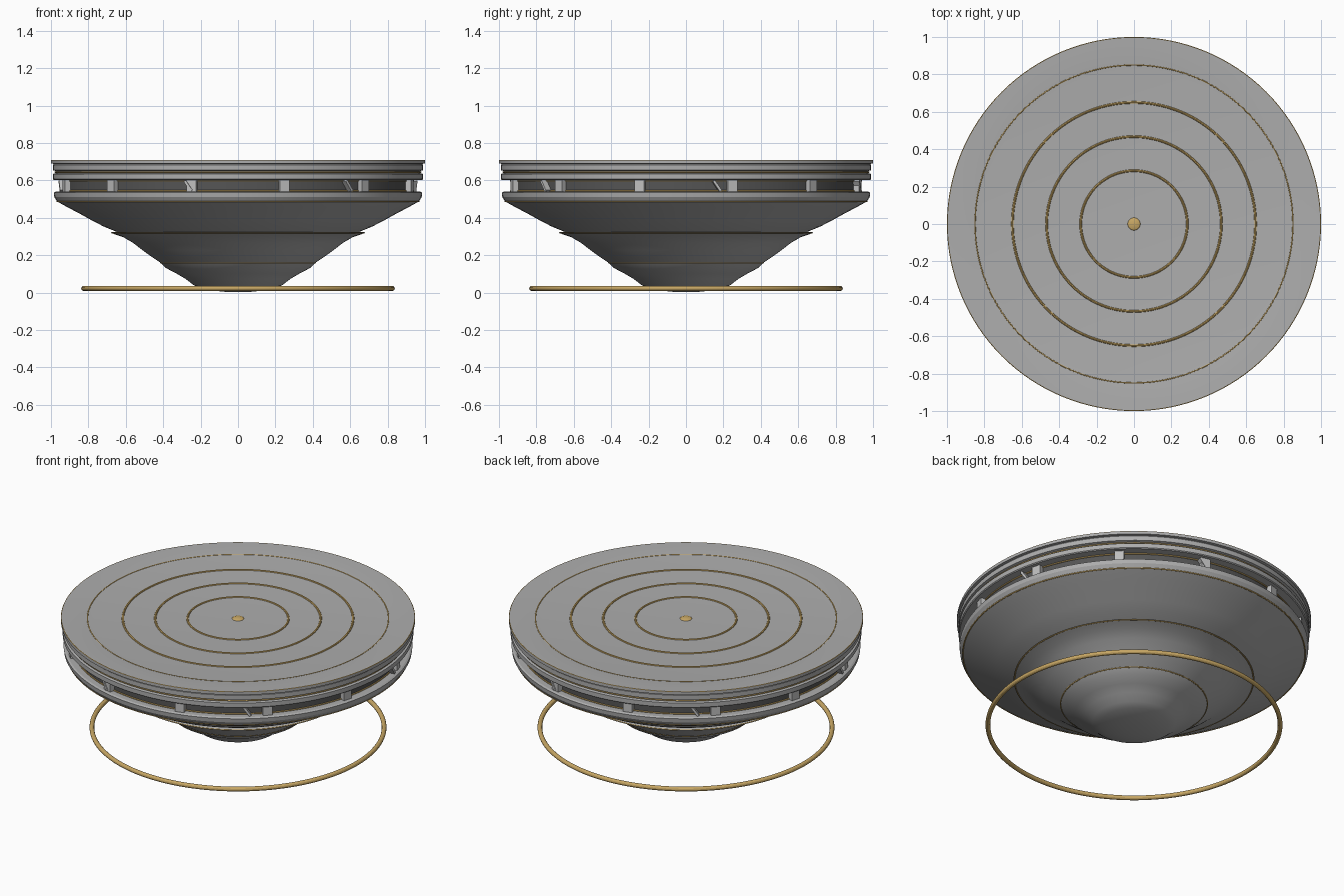
import bpy, bmesh, math
from mathutils import Matrix

cube = bpy.data.objects.get("Cube")
if cube:
    bpy.data.objects.remove(cube)


def material(name, rgb):
    m = bpy.data.materials.new(name)
    m.use_nodes = True
    m.diffuse_color = (*rgb, 1)
    bsdf = next(n for n in m.node_tree.nodes if n.type == 'BSDF_PRINCIPLED')
    bsdf.inputs["Base Color"].default_value = (*rgb, 1)
    return m


grey = material("hull grey", (0.42, 0.42, 0.42))
pale = material("pale strut grey", (0.52, 0.52, 0.52))
dark = material("dark window band", (0.09, 0.09, 0.09))
gold = material("gold trim", (0.58, 0.39, 0.13))


def finish(name, bm, mat, angle=25):
    bmesh.ops.remove_doubles(bm, verts=bm.verts, dist=0.0002)
    bmesh.ops.recalc_face_normals(bm, faces=bm.faces)
    mesh = bpy.data.meshes.new(name)
    bm.to_mesh(mesh)
    bm.free()
    mesh.materials.append(mat)
    ob = bpy.data.objects.new(name, mesh)
    bpy.context.collection.objects.link(ob)
    bpy.ops.object.select_all(action='DESELECT')
    ob.select_set(True)
    bpy.context.view_layer.objects.active = ob
    bpy.ops.object.shade_smooth_by_angle(angle=math.radians(angle))
    return ob


def lathe(name, profile, mat, closed=False, steps=128):
    """Spin an (r, z) profile around the vertical axis."""
    bm = bmesh.new()
    verts = [bm.verts.new((r, 0, z)) for r, z in profile]
    edges = [bm.edges.new(p) for p in zip(verts, verts[1:])]
    if closed:
        edges.append(bm.edges.new((verts[-1], verts[0])))
    bmesh.ops.spin(bm, geom=verts + edges, cent=(0, 0, 0), axis=(0, 0, 1),
                   angle=math.tau, steps=steps, use_duplicate=False)
    return finish(name, bm, mat)


def ring(name, radius, z, thick, mat=gold, sides=8):
    section = [(radius + thick * math.cos(math.tau * i / sides),
                z + thick * math.sin(math.tau * i / sides)) for i in range(sides)]
    return lathe(name, section, mat, closed=True)


# Upper deck with stepped rim
lathe("upper_deck", [(0, 0.70), (0.82, 0.70), (0.85, 0.703), (0.93, 0.708), (0.995, 0.71),
                     (1.0, 0.707), (1.0, 0.69), (0.985, 0.688), (0.99, 0.682), (0.99, 0.654),
                     (0.975, 0.65), (0.975, 0.638), (0.99, 0.634), (0.99, 0.607),
                     (0.985, 0.602), (0.93, 0.60), (0, 0.60)], grey)

# Recessed window band
lathe("window_band", [(0.935, 0.605), (0.935, 0.535)], dark)

# Lower rim and stepped bowl hull
lathe("lower_rim", [(0.90, 0.54), (0.975, 0.54), (0.985, 0.534), (0.982, 0.51),
                    (0.968, 0.488), (0.94, 0.484)], grey)
lathe("upper_hull", [(0.965, 0.486), (0.91, 0.455), (0.85, 0.424), (0.78, 0.385),
                     (0.72, 0.354), (0.65, 0.325), (0.68, 0.32), (0.66, 0.312), (0.615, 0.297),
                     (0.56, 0.265), (0.51, 0.226), (0.46, 0.19), (0.415, 0.16)], grey)
lathe("lower_bowl", [(0.415, 0.16), (0.385, 0.131), (0.33, 0.102), (0.28, 0.073), (0.235, 0.038),
                     (0.19, 0.022), (0.13, 0.01), (0.07, 0.004), (0, 0.002)], grey)

# Gold trim rings on the deck, rim and hull
for i, r in enumerate((0.285, 0.467, 0.65)):
    ring(f"deck_ring_{i + 1}", r, 0.699, 0.007)
ring("deck_outer_ring", 0.85, 0.7015, 0.004)
ring("deck_edge_trim", 0.997, 0.707, 0.003)
for name, r, z in (("rim_groove_trim", 0.977, 0.644), ("band_top_trim", 0.937, 0.597),
                   ("band_bottom_trim", 0.937, 0.543), ("rim_lower_trim", 0.966, 0.487),
                   ("hull_ledge_trim", 0.674, 0.319), ("bowl_trim", 0.414, 0.16)):
    ring(name, r, z, 0.004)

# Gold centre stud on the deck
lathe("centre_stud", [(0, 0.709), (0.018, 0.708), (0.03, 0.704), (0.036, 0.698)], gold, steps=32)

# Free-floating ring under the hull
ring("floating_ring", 0.825, 0.022, 0.0135, sides=12)


def struts(name, angles, size, tilt):
    bm = bmesh.new()
    for a in angles:
        place = (Matrix.Rotation(math.radians(a), 4, 'Z') @ Matrix.Translation((0.945, 0, 0.57))
                 @ Matrix.Rotation(math.radians(tilt), 4, 'X') @ Matrix.Diagonal((*size, 1)))
        bmesh.ops.create_cube(bm, size=1, matrix=place)
    return finish(name, bm, pale)


# Upright blocks and slanted braces in the window band
struts("band_blocks", range(15, 360, 30), (0.04, 0.054, 0.062), 0)
struts("band_braces", (10, 74, 128, 190, 254, 308), (0.05, 0.014, 0.066), 35)
